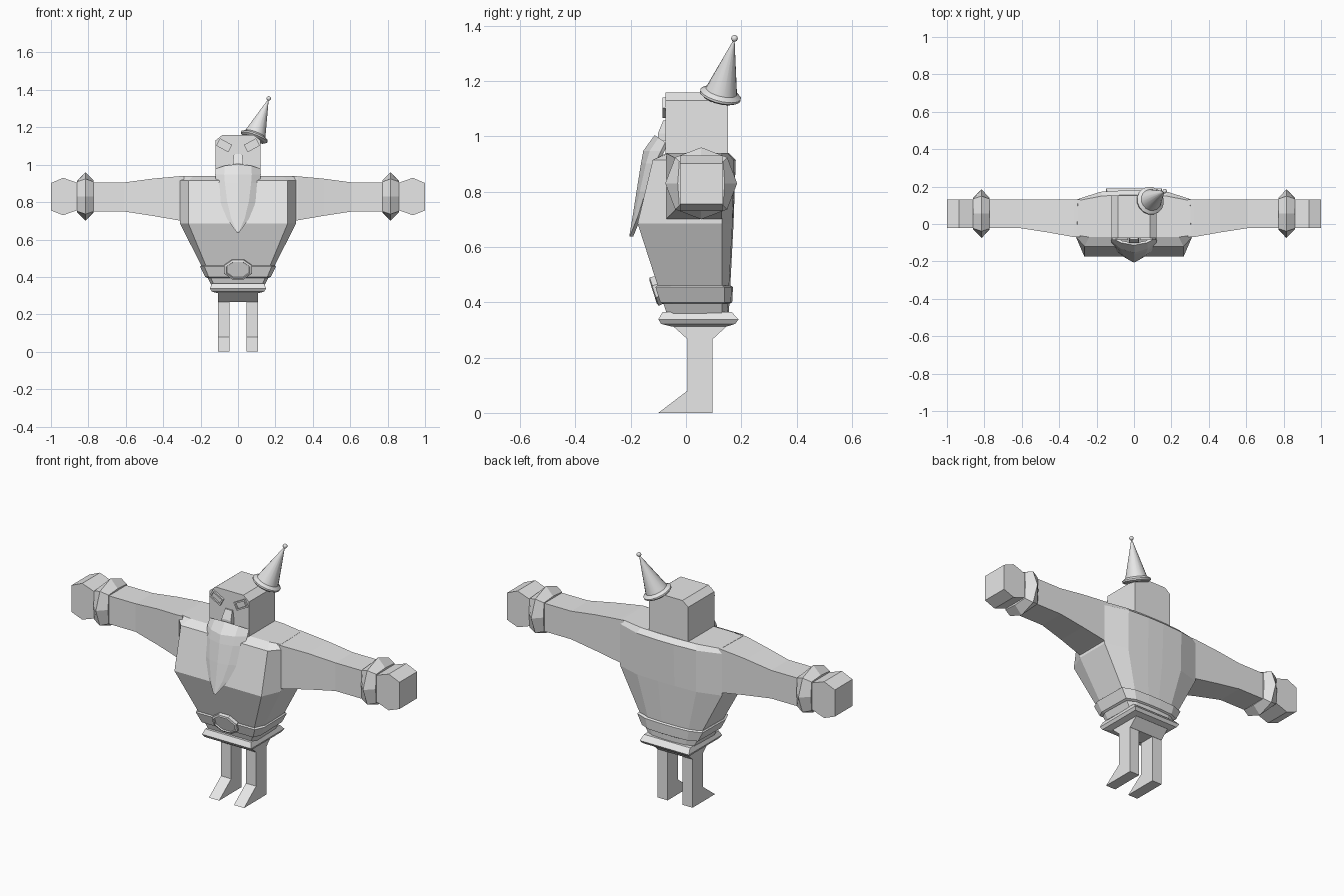
import bpy, bmesh, math
from mathutils import Vector, Matrix

if "Cube" in bpy.data.objects:
    bpy.data.objects.remove(bpy.data.objects["Cube"])

grey = bpy.data.materials.new("plain grey")
grey.diffuse_color = (0.8, 0.8, 0.8, 1)
grey.use_nodes = True
grey.node_tree.nodes["Principled BSDF"].inputs["Base Color"].default_value = grey.diffuse_color


def loft(name, rings, matrix=None, closed=True):
    """Skin a list of equal-length point rings; cap the ends if closed."""
    bm = bmesh.new()
    vs = [[bm.verts.new(p) for p in r] for r in rings]
    n = len(vs[0])
    for a, b in zip(vs, vs[1:]):
        for i in range(n if closed else n - 1):
            j = (i + 1) % n
            bm.faces.new((a[i], a[j], b[j], b[i]))
    if closed:
        bm.faces.new(vs[0])
        bm.faces.new(vs[-1])
    bmesh.ops.recalc_face_normals(bm, faces=bm.faces)
    if matrix:
        bm.transform(matrix)
    me = bpy.data.meshes.new(name)
    bm.to_mesh(me)
    bm.free()
    me.materials.append(grey)
    ob = bpy.data.objects.new(name, me)
    bpy.context.collection.objects.link(ob)
    return ob


def mirror(ob):
    ob.modifiers.new("mirror", 'MIRROR').use_axis = (True, False, False)
    return ob


def rect(x, y0, y1, z):
    return [(-x, y0, z), (x, y0, z), (x, y1, z), (-x, y1, z)]


def side_rect(x, y0, y1, z0, z1):
    return [(x, y0, z0), (x, y1, z0), (x, y1, z1), (x, y0, z1)]


def body_ring(z, half):
    """Full ring from the right half, listed front to back."""
    return [(x, y, z) for x, y in half] + [(-x, y, z) for x, y in reversed(half)]


# torso: narrow waist, deep chest, slightly domed back
waist = [(.13, -.07), (.145, -.04), (.14, .13), (.10, .15), (.03, .155)]
chest = [(.265, -.175), (.31, -.07), (.31, .13), (.18, .168), (.05, .172)]
collar = [(.265, -.12), (.31, -.07), (.31, .13), (.18, .172), (.05, .18)]
top = [(.24, -.07), (.305, -.06), (.30, .125), (.17, .15), (.05, .155)]
loft("torso", [body_ring(.36, waist), body_ring(.685, chest),
               body_ring(.915, collar), body_ring(.94, top)])


# belt follows the waist taper, pushed slightly outward
def belt_ring(z, grow):
    t = (z - .36) / .325
    pts = []
    for a, b in zip(waist, chest):
        x, y = a[0] + (b[0] - a[0]) * t, a[1] + (b[1] - a[1]) * t
        pts.append((x + grow * min(1, x / .1), y + (grow if y > .05 else -grow)))
    return body_ring(z, pts)


loft("belt", [belt_ring(.395, .002), belt_ring(.40, .010),
              belt_ring(.455, .010), belt_ring(.46, .002)])


# buckle: octagonal plate with a raised rim
def oct_ring(s, y):
    return [(.078 * s * math.cos(a), y, .056 * s * math.sin(a))
            for a in [math.pi / 8 + k * math.pi / 4 for k in range(8)]]


loft("belt_buckle", [oct_ring(1, .012), oct_ring(1.04, -.014), oct_ring(.86, -.018),
                     oct_ring(.82, -.011)],
     Matrix.Translation((0, -.102, .443)) @ Matrix.Rotation(.31, 4, 'X'))

# flared hem and pelvis
loft("hem", [rect(.11, -.055, .15, .313), rect(.14, -.09, .178, .322),
             rect(.15, -.10, .19, .338), rect(.14, -.085, .165, .365)])
loft("pelvis", [rect(.107, .005, .097, .267), rect(.107, -.05, .15, .316)])

# legs with wedge feet
leg = [(-.10, 0), (.096, 0), (.096, .27), (.005, .27), (.005, .08)]
mirror(loft("leg", [[(x, y, z) for y, z in leg] for x in (.045, .107)]))

# arms
mirror(loft("arm", [side_rect(.29, -.07, .13, .697, .94),
                    side_rect(.32, -.07, .13, .703, .938),
                    side_rect(.46, -.045, .13, .727, .925),
                    side_rect(.61, -.022, .13, .75, .905),
                    side_rect(.80, -.022, .13, .75, .905)]))


# cuffs: octagonal rings with a ridge
def cuff_ring(x, r, diag):
    return [(x, .055 + (diag if k % 2 else r) * math.cos(k * math.pi / 4),
             .83 + (diag if k % 2 else r) * math.sin(k * math.pi / 4)) for k in range(8)]


mirror(loft("cuff", [cuff_ring(.772, .085, .112), cuff_ring(.815, .13, .133),
                     cuff_ring(.860, .085, .112)]))

# fists: hexagonal prisms
fist = [(.85, .76), (.935, .73), (1.0, .755), (1.0, .902), (.935, .93), (.85, .90)]
mirror(loft("fist", [[(x, y, z) for x, z in fist] for y in (-.022, .132)]))

# head with chamfered top corners
head = [(-.12, .91), (.12, .91), (.12, 1.13), (.085, 1.158), (-.085, 1.158), (-.12, 1.13)]
loft("head", [[(x, y, z) for x, z in head] for y in (-.075, .152)])


# slanted eyes with raised frames
def eye_ring(sx, sz, y):
    return [(-sx, y, -sz), (sx, y, -sz), (sx, y, sz), (-sx, y, sz)]


mirror(loft("eye", [eye_ring(.037, .022, .01), eye_ring(.037, .022, -.010),
                    eye_ring(.029, .014, -.010), eye_ring(.029, .014, -.002)],
            Matrix.Translation((.074, -.075, 1.104)) @ Matrix.Rotation(-.5, 4, 'Y')))

# nose
loft("nose", [rect(.028, -.102, -.06, .985), rect(.028, -.102, -.06, 1.01),
              rect(.022, -.082, -.06, 1.058)])

# beard: curved shield hanging from the face; rows of z, half width, mid y, edge y
rows = [(1.0, .115, -.108, -.070), (.945, .118, -.148, -.085), (.90, .112, -.156, -.108),
        (.80, .092, -.172, -.140), (.71, .055, -.186, -.168), (.638, .004, -.198, -.197)]
grid = []
for k, (z, w, ym, ye) in enumerate(rows):
    grid.append([(w * u, ym + (ye - ym) * u * u, z - (.025 * u * u if k == 0 else 0))
                 for u in (-1, -.6, 0, .6, 1)])
beard = loft("beard", grid, closed=False)
sol = beard.modifiers.new("thickness", 'SOLIDIFY')
sol.thickness = .014
sol.offset = 0

# tilted party hat with brim and ball
base, tip = Vector((.083, .122, 1.138)), Vector((.161, .173, 1.345))
axis = tip - base
tilt = Matrix.Translation(base) @ axis.to_track_quat('Z', 'Y').to_matrix().to_4x4()
N = 16
profile = [(.064, 0), (.076, .008), (.076, .016), (.058, .028), (.003, axis.length)]
hat = loft("party_hat", [[(r * math.cos(i * math.tau / N), r * math.sin(i * math.tau / N), t)
                          for i in range(N)] for r, t in profile], tilt)
bpy.ops.mesh.primitive_uv_sphere_add(segments=12, ring_count=8, radius=.012,
                                     location=tip + axis.normalized() * .01)
ball = bpy.context.object
ball.name = "hat_ball"
ball.data.materials.append(grey)
for ob in (hat, ball):
    bpy.ops.object.select_all(action='DESELECT')
    ob.select_set(True)
    bpy.context.view_layer.objects.active = ob
    bpy.ops.object.shade_smooth_by_angle(angle=math.radians(30))
